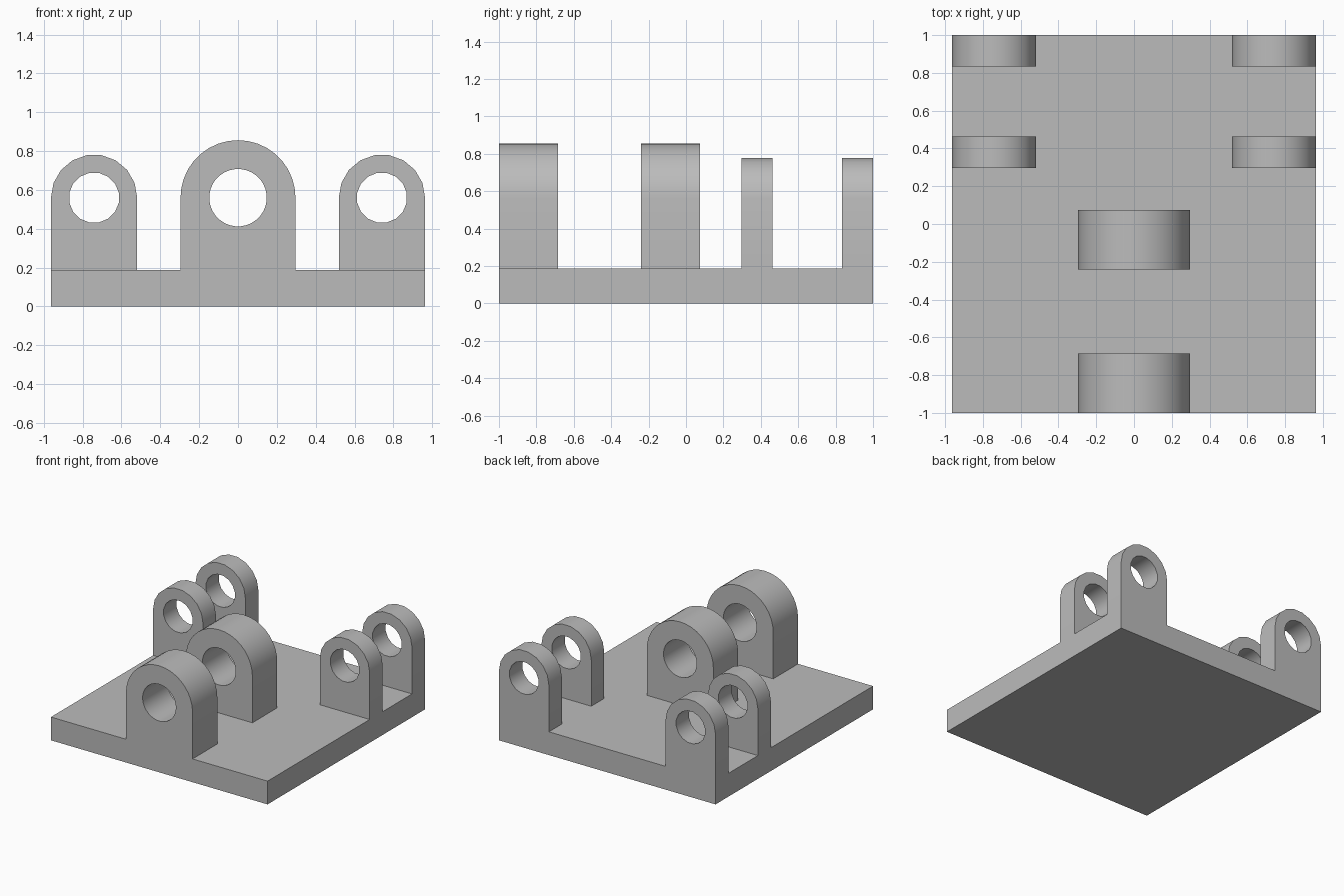
import bpy
import bmesh
from math import cos, sin, pi, radians

cube = bpy.data.objects.get("Cube")
if cube:
    bpy.data.objects.remove(cube)

BASE_TOP = 0.187
AXIS_Z = 0.56

GREY = (0.5, 0.5, 0.5, 1)
grey = bpy.data.materials.new("plain grey")
grey.use_nodes = True
grey.diffuse_color = GREY
grey.node_tree.nodes["Principled BSDF"].inputs["Base Color"].default_value = GREY


def finish(name, bm):
    """Turn the bmesh into a named, shaded object."""
    bmesh.ops.recalc_face_normals(bm, faces=bm.faces)
    mesh = bpy.data.meshes.new(name)
    bm.to_mesh(mesh)
    bm.free()
    mesh.materials.append(grey)
    obj = bpy.data.objects.new(name, mesh)
    bpy.context.collection.objects.link(obj)
    bpy.ops.object.select_all(action="DESELECT")
    obj.select_set(True)
    bpy.context.view_layer.objects.active = obj
    bpy.ops.object.shade_smooth_by_angle(angle=radians(30))
    return obj


def lug(name, x, y_front, depth, radius, hole, arc_sides, hole_sides):
    """Round-topped upright plate with a through hole along y."""
    outline = [(x - radius, BASE_TOP), (x + radius, BASE_TOP)]
    for i in range(arc_sides + 1):
        a = pi * i / arc_sides
        outline.append((x + radius * cos(a), AXIS_Z + radius * sin(a)))
    bore = []
    for i in range(hole_sides):
        a = 2 * pi * (i + 0.5) / hole_sides
        bore.append((x + hole * cos(a), AXIS_Z + hole * sin(a)))

    bm = bmesh.new()
    for loop in (outline, bore):
        verts = [bm.verts.new((px, y_front, pz)) for px, pz in loop]
        for a, b in zip(verts, verts[1:] + verts[:1]):
            bm.edges.new((a, b))
    bmesh.ops.triangle_fill(bm, edges=bm.edges[:], use_beauty=True)
    back = bmesh.ops.extrude_face_region(bm, geom=bm.faces[:])["geom"]
    moved = [g for g in back if isinstance(g, bmesh.types.BMVert)]
    bmesh.ops.translate(bm, verts=moved, vec=(0, depth, 0))
    return finish(name, bm)


# Base plate
bm = bmesh.new()
bmesh.ops.create_cube(bm, size=1)
bmesh.ops.scale(bm, verts=bm.verts, vec=(1.926, 2, BASE_TOP))
bmesh.ops.translate(bm, verts=bm.verts, vec=(0, 0, BASE_TOP / 2))
finish("base_plate", bm)

# Large central pair of lugs
for place, y in (("front", -1), ("middle", -0.24)):
    lug(f"large_lug_{place}", 0, y, 0.315, 0.296, 0.148, 18, 32)

# Small pairs of lugs at the back corners
for side, sign in (("left", 1), ("right", -1)):
    for place, y in (("inner", 0.297), ("outer", 0.835)):
        lug(f"small_lug_{side}_{place}", sign * 0.741, y, 0.165,
            0.222, 0.13, 9, 16)
